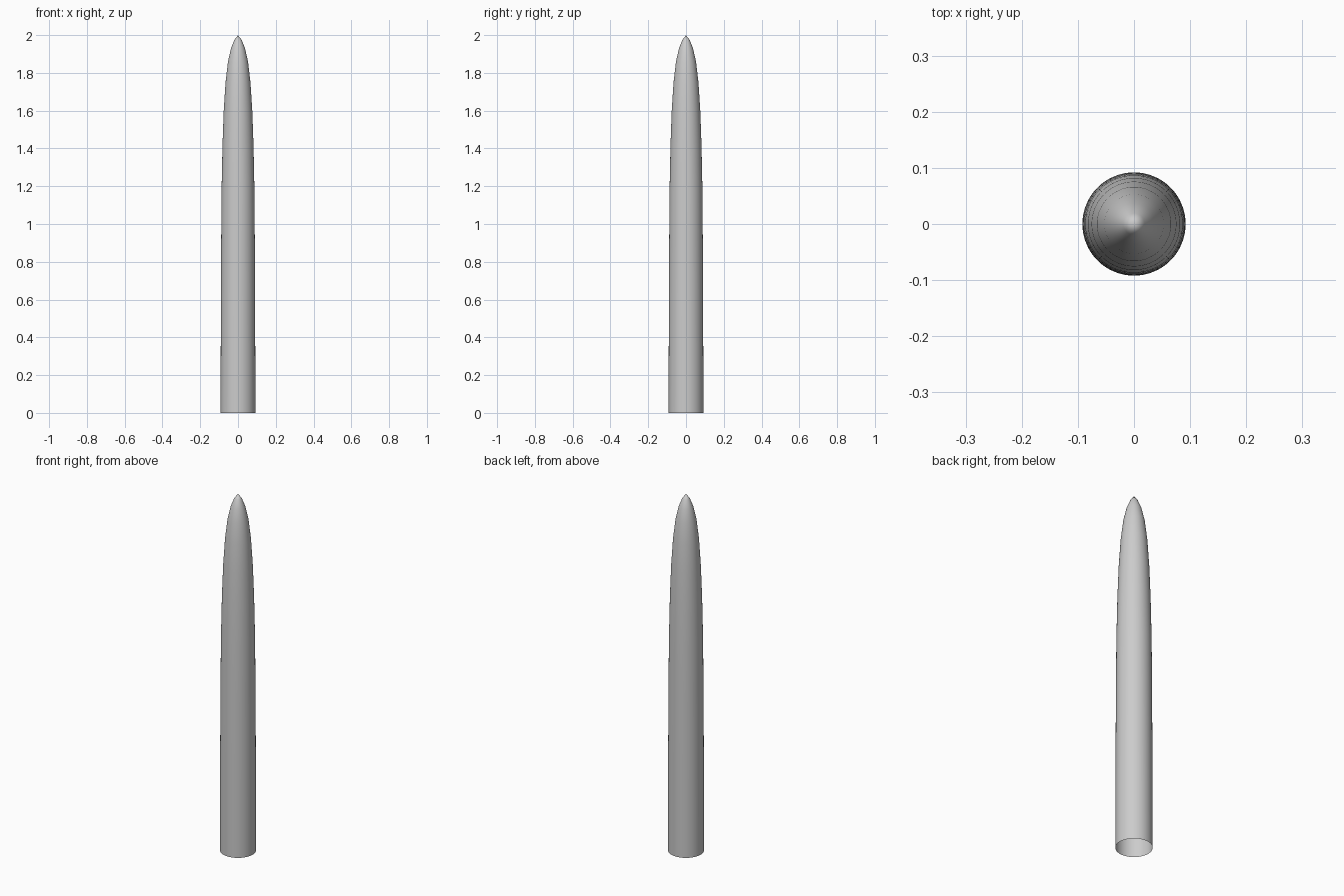
import bpy, bmesh, math

if "Cube" in bpy.data.objects:
    bpy.data.objects.remove(bpy.data.objects["Cube"])

# Lathe profile of the pointed shell: (radius, height), open at the base
PROFILE = [(0.092, 0.0), (0.0915, 0.3), (0.0905, 0.6), (0.089, 0.9), (0.087, 1.18),
           (0.082, 1.42), (0.0755, 1.6), (0.066, 1.75), (0.053, 1.86),
           (0.037, 1.93), (0.019, 1.975)]
SIDES = 64

bm = bmesh.new()
rings = []
for r, z in PROFILE:
    rings.append([bm.verts.new((r * math.cos(2 * math.pi * i / SIDES),
                                r * math.sin(2 * math.pi * i / SIDES), z))
                  for i in range(SIDES)])
tip = bm.verts.new((0, 0, 2.0))

# Side walls
for a, b in zip(rings, rings[1:]):
    for i in range(SIDES):
        j = (i + 1) % SIDES
        bm.faces.new((a[i], a[j], b[j], b[i]))

# Pointed tip
for i in range(SIDES):
    bm.faces.new((rings[-1][i], rings[-1][(i + 1) % SIDES], tip))

mesh = bpy.data.meshes.new("pointed_shell")
bm.to_mesh(mesh)
bm.free()
shell = bpy.data.objects.new("pointed_shell", mesh)
bpy.context.collection.objects.link(shell)
bpy.context.view_layer.objects.active = shell
shell.select_set(True)
bpy.ops.object.shade_smooth_by_angle(angle=math.radians(30))
